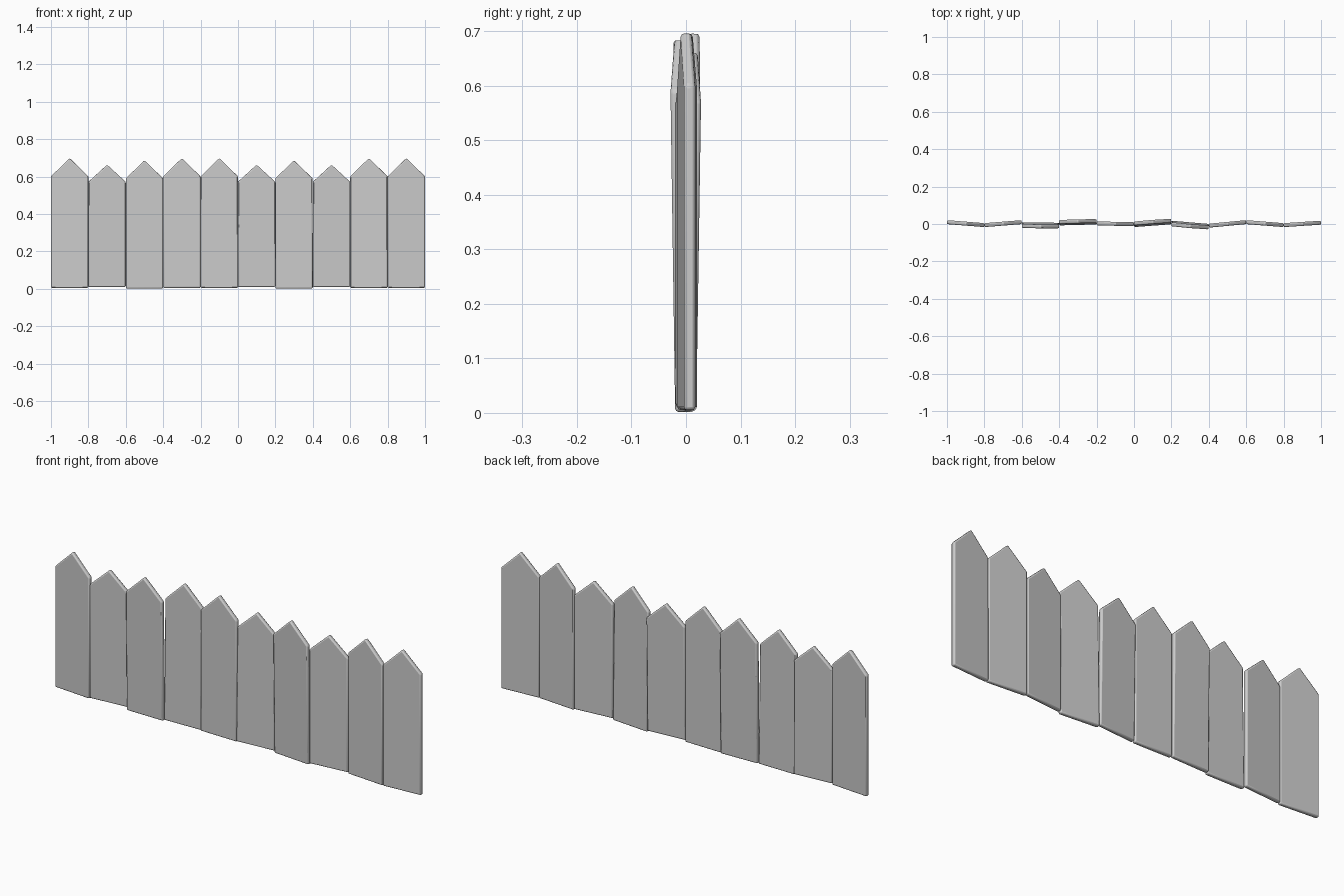
import bpy, bmesh
from math import atan2
from mathutils import Matrix

cube = bpy.data.objects.get("Cube")
if cube:
    bpy.data.objects.remove(cube, do_unlink=True)

# Single plain grey for all boards
grey = bpy.data.materials.new("plain_grey")
grey.use_nodes = True
colour = (0.6, 0.6, 0.6, 1)
grey.diffuse_color = colour
grey.node_tree.nodes["Principled BSDF"].inputs["Base Color"].default_value = colour

WIDTH, THICK, SHOULDER = 0.2, 0.021, 0.86


def picket(index, base, top, y_left, y_right, lean):
    """Pointed board turned to join y_left and y_right, leaning by lean at its top."""
    half, height = WIDTH / 2, top - base + 0.003
    outline = [(-half, 0), (half, 0), (half, height * SHOULDER),
               (0, height), (-half, height * SHOULDER)]
    bm = bmesh.new()
    face = bm.faces.new([bm.verts.new((x, -THICK / 2, z)) for x, z in outline])
    extruded = bmesh.ops.extrude_face_region(bm, geom=[face])["geom"]
    bmesh.ops.translate(bm, vec=(0, THICK, 0),
                        verts=[v for v in extruded if isinstance(v, bmesh.types.BMVert)])
    bmesh.ops.recalc_face_normals(bm, faces=bm.faces)
    mesh = bpy.data.meshes.new(f"picket_{index + 1}")
    bm.to_mesh(mesh)
    bm.free()
    mesh.materials.append(grey)
    board = bpy.data.objects.new(mesh.name, mesh)
    bpy.context.collection.objects.link(board)
    board.matrix_world = (
        Matrix.Translation((-0.9 + index * WIDTH, (y_left + y_right) / 2, base))
        @ Matrix.Rotation(atan2(y_right - y_left, WIDTH), 4, "Z")
        @ Matrix.Rotation(-atan2(lean, height), 4, "X"))
    # Softened edges
    bevel = board.modifiers.new("soft_edges", "BEVEL")
    bevel.width = 0.006
    bevel.segments = 2
    bevel.limit_method = "NONE"
    bpy.ops.object.select_all(action="DESELECT")
    board.select_set(True)
    bpy.context.view_layer.objects.active = board
    bpy.ops.object.shade_smooth_by_angle(angle=0.8)


# Base height, tip height, left-edge y, right-edge y, lean of the top
BOARDS = [
    (0.005, 0.695, 0.01, -0.006, 0),
    (0.01, 0.66, -0.006, 0.01, 0),
    (0.002, 0.683, -0.002, -0.004, -0.01),
    (0.005, 0.695, 0.003, 0.008, 0.009),
    (0.005, 0.695, 0.003, -0.001, 0),
    (0.01, 0.66, -0.006, 0.009, 0.01),
    (0.002, 0.683, 0.007, -0.01, -0.01),
    (0.01, 0.66, -0.009, 0.01, 0),
    (0.005, 0.695, 0.01, -0.006, 0),
    (0.005, 0.695, -0.006, 0.007, 0),
]
for i, spec in enumerate(BOARDS):
    picket(i, *spec)
